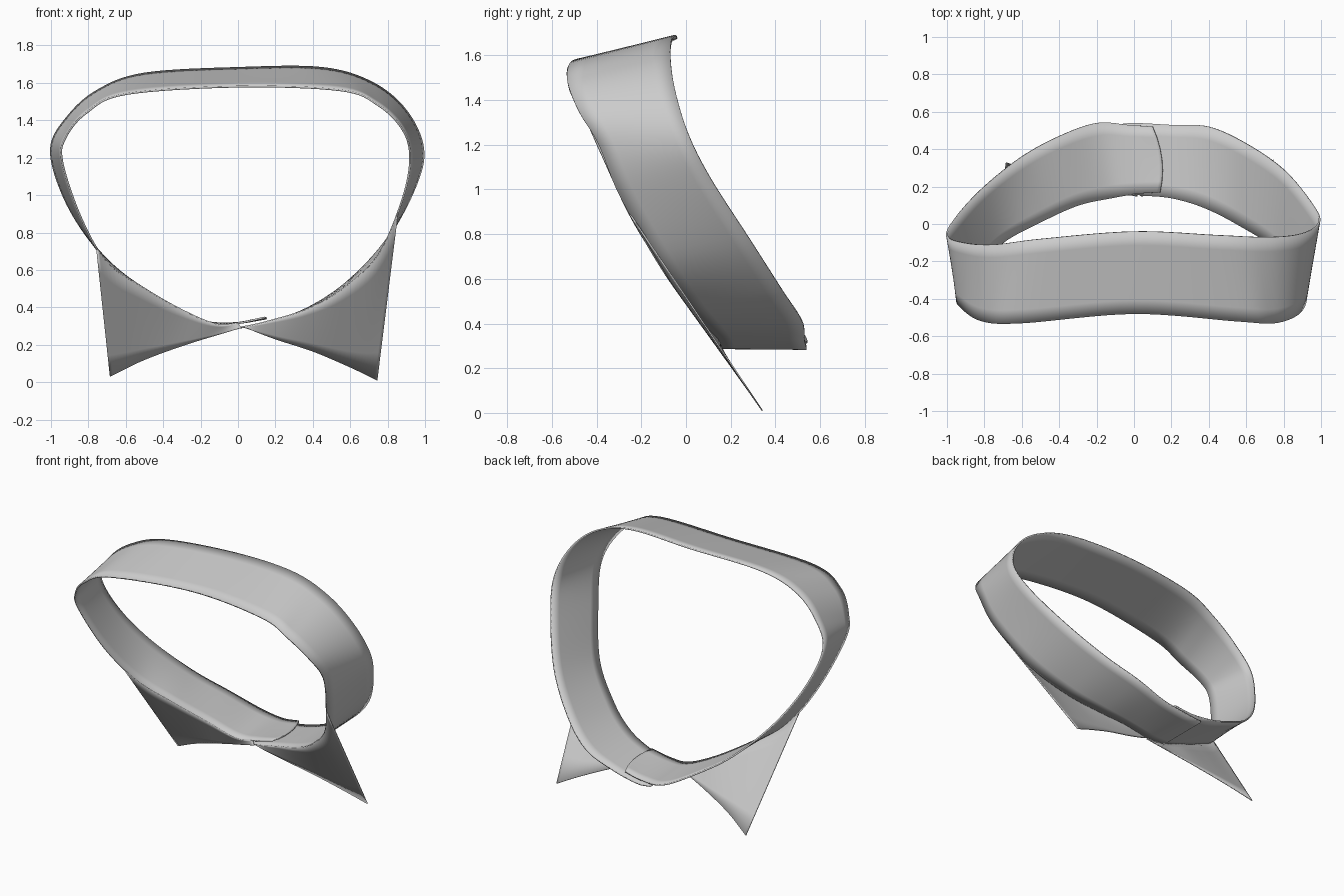
import bpy
import bmesh
from mathutils import Vector

STEPS = 8     # samples between two guide points
LANES = 6     # quads across a sheet

cube = bpy.data.objects.get("Cube")
if cube:
    bpy.data.objects.remove(cube, do_unlink=True)

fabric = bpy.data.materials.new("plain grey")
fabric.use_nodes = True
grey = (0.6, 0.6, 0.6, 1)
fabric.diffuse_color = grey
fabric.node_tree.nodes["Principled BSDF"].inputs["Base Color"].default_value = grey


def smooth_path(points, steps=STEPS):
    """Catmull-Rom curve through the guide points."""
    pts = [Vector(p) for p in points]
    pts = [pts[0] * 2 - pts[1]] + pts + [pts[-1] * 2 - pts[-2]]
    path = []
    for a, b, c, d in zip(pts, pts[1:], pts[2:], pts[3:]):
        for i in range(steps):
            t = i / steps
            path.append((b * 2 + (c - a) * t
                         + (a * 2 - b * 5 + c * 4 - d) * t ** 2
                         + (b * 3 - a - c * 3 + d) * t ** 3) / 2)
    return path + [pts[-2]]


def resample(path, count):
    """Evenly indexed points along a path."""
    result = []
    for i in range(count):
        f = i / (count - 1) * (len(path) - 1)
        k = min(int(f), len(path) - 2)
        result.append(path[k].lerp(path[k + 1], f - k))
    return result


def sheet(name, edge_a, edge_b, thickness, end_bulge=0):
    """Thin cloth sheet ruled between two edges."""
    bm = bmesh.new()
    rows = []
    for i, (a, b) in enumerate(zip(edge_a, edge_b)):
        bulge = end_bulge * max(0, 1 - i / STEPS)
        row = []
        for j in range(LANES + 1):
            t = j / LANES
            p = a.lerp(b, t)
            p.x += bulge * 4 * t * (1 - t)
            row.append(bm.verts.new(p))
        rows.append(row)
    for r, s in zip(rows, rows[1:]):
        for j in range(LANES):
            bm.faces.new((r[j], r[j + 1], s[j + 1], s[j]))
    bmesh.ops.remove_doubles(bm, verts=bm.verts, dist=0.0005)
    bmesh.ops.recalc_face_normals(bm, faces=bm.faces)
    mesh = bpy.data.meshes.new(name)
    bm.to_mesh(mesh)
    bm.free()
    mesh.materials.append(fabric)
    obj = bpy.data.objects.new(name, mesh)
    bpy.context.collection.objects.link(obj)
    solid = obj.modifiers.new("thickness", "SOLIDIFY")
    solid.thickness = thickness
    solid.offset = 0
    bpy.ops.object.select_all(action="DESELECT")
    obj.select_set(True)
    bpy.context.view_layer.objects.active = obj
    bpy.ops.object.shade_smooth_by_angle()
    return obj


# Neck band: from the overlapping flap, up the right side, over and down the left
back_edge = smooth_path([
    (.1, .52, .335), (-.03, .53, .315), (-.2, .54, .33), (-.4, .47, .43),
    (-.6, .36, .56), (-.8, .2, .77), (-.94, .05, 1.01), (-1, -.06, 1.25),
    (-.91, -.1, 1.42), (-.75, -.11, 1.56), (-.5, -.08, 1.65), (0, -.04, 1.68),
    (.45, -.06, 1.68), (.72, -.07, 1.6), (.9, -.05, 1.45), (.99, .01, 1.25),
    (.95, .11, 1.05), (.8, .29, .77), (.6, .43, .55), (.4, .52, .41),
    (.2, .53, .33), (0, .54, .29), (-.1, .53, .29)])
front_edge = smooth_path([
    (.14, .17, .345), (0, .16, .315), (-.12, .14, .31), (-.3, .1, .385),
    (-.5, .01, .5), (-.7, -.1, .64), (-.84, -.25, .88), (-.94, -.39, 1.18),
    (-.92, -.45, 1.31), (-.81, -.52, 1.44), (-.6, -.53, 1.54), (0, -.48, 1.58),
    (.55, -.52, 1.56), (.75, -.53, 1.48), (.88, -.48, 1.35), (.92, -.39, 1.2),
    (.88, -.3, .98), (.75, -.13, .68), (.55, 0, .49), (.37, .09, .39),
    (.2, .14, .335), (.03, .155, .295), (-.1, .16, .29)])
sheet("neck_band", back_edge, front_edge, 0.01, end_bulge=0.03)


# Collar points: flat wings hanging from the front edge of the band
def wing(name, top, hem):
    lower = smooth_path([(x, .335 - .69 * (z - .02), z) for x, z in hem])
    sheet(name, top, resample(lower, len(top)), 0.006)


right_top = front_edge[STEPS:int(5.5 * STEPS)][::-1]
left_top = front_edge[int(16.3 * STEPS):21 * STEPS + 1]
wing("right_collar_point", right_top, [(-.685, .03), (-.5, .12), (-.25, .21), (.02, .29)])
wing("left_collar_point", left_top, [(.745, .01), (.6, .08), (.4, .165), (.2, .23), (.04, .29)])
